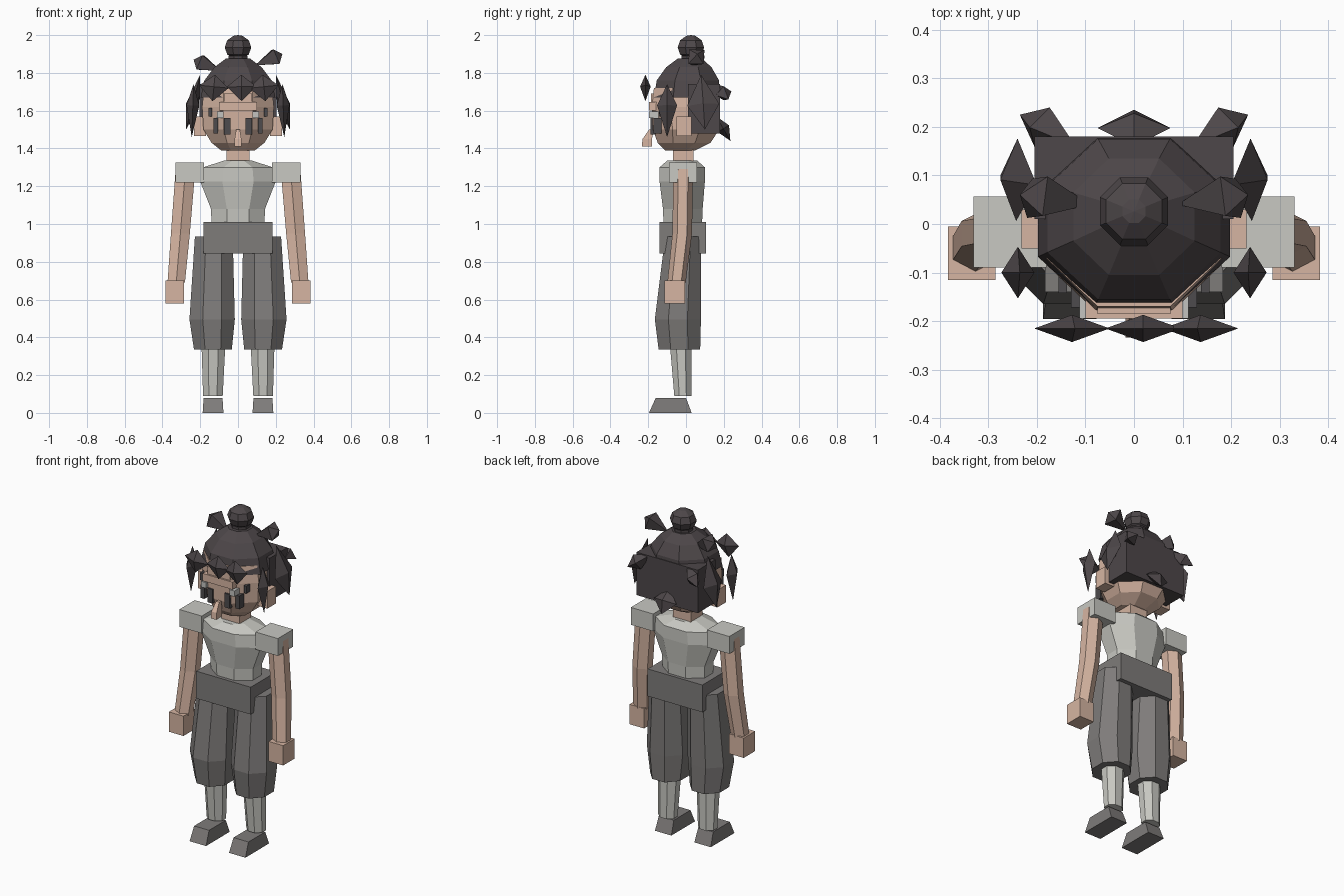
import bpy, math
from mathutils import Vector

cube = bpy.data.objects.get("Cube")
if cube:
    bpy.data.objects.remove(cube, do_unlink=True)


def material(name, r, g, b):
    m = bpy.data.materials.new(name)
    m.use_nodes = True
    m.diffuse_color = (r, g, b, 1)
    node = next(n for n in m.node_tree.nodes if n.type == 'BSDF_PRINCIPLED')
    node.inputs["Base Color"].default_value = (r, g, b, 1)
    node.inputs["Roughness"].default_value = 0.9
    return m


skin = material("skin", .67, .46, .36)
hair = material("dark hair", .075, .063, .067)
cloth = material("pale cloth", .58, .58, .54)
pants_grey = material("trouser grey", .21, .2, .195)
eye_dark = material("eye dark", .075, .07, .075)
eye_pale = material("eye pale", .55, .55, .53)


def make(name, verts, faces, mat):
    mesh = bpy.data.meshes.new(name)
    mesh.from_pydata(verts, [], faces)
    mesh.materials.append(mat)
    ob = bpy.data.objects.new(name, mesh)
    bpy.context.collection.objects.link(ob)
    return ob


def loft(name, rings, mat, n=8):
    """Stack of flat-sided rings; each ring is (z, cx, cy, half_x, half_y)."""
    verts, faces = [], []
    grow = 1 / math.cos(math.pi / n)
    for z, cx, cy, hx, hy in rings:
        for k in range(n):
            a = (k + .5) * math.tau / n
            verts.append((cx + hx * grow * math.cos(a), cy + hy * grow * math.sin(a), z))
    for i in range(len(rings) - 1):
        for k in range(n):
            j = (k + 1) % n
            faces.append((i * n + k, i * n + j, (i + 1) * n + j, (i + 1) * n + k))
    faces.append(tuple(reversed(range(n))))
    faces.append(tuple(range(len(verts) - n, len(verts))))
    return make(name, verts, faces, mat)


def box(name, x, y, z, mat):
    cx, cy = sum(x) / 2, sum(y) / 2
    hx, hy = abs(x[1] - x[0]) / 2, (y[1] - y[0]) / 2
    return loft(name, [(h, cx, cy, hx, hy) for h in z], mat, 4)


def shard(name, a, b, side, half_side, half_depth, waist=.4):
    """Pointed hair tuft: a stretched octahedron running from a to b."""
    a, b = Vector(a), Vector(b)
    axis = (b - a).normalized()
    depth = axis.cross(Vector(side)).normalized()
    u = depth.cross(axis) * half_side
    v = depth * half_depth
    m = a.lerp(b, waist)
    verts = [a, b, m + u, m + v, m - u, m - v]
    faces = []
    for k in range(4):
        p, q = 2 + k, 2 + (k + 1) % 4
        faces += [(0, q, p), (1, p, q)]
    return make(name, verts, faces, hair)


# Head, neck and face
loft("head", [(1.39, 0, -.03, .09, .08), (1.43, 0, -.01, .14, .14), (1.5, 0, 0, .183, .175),
              (1.62, 0, 0, .19, .18), (1.72, 0, 0, .18, .17)], skin)
box("neck", (-.06, .06), (-.07, .04), (1.3, 1.43), skin)
box("brow_ridge", (-.1, .1), (-.195, -.15), (1.6, 1.645), skin)
box("forehead_ridge", (-.075, .075), (-.185, -.15), (1.645, 1.69), skin)
loft("nose", [(1.41, 0, -.207, .018, .027), (1.45, 0, -.205, .018, .025),
              (1.5, 0, -.183, .01, .012)], skin, 4)

# Hair cap, back block and top knot
loft("hair_cap", [(1.67, 0, .005, .198, .175), (1.76, 0, .01, .178, .165),
                  (1.83, 0, .015, .125, .12), (1.875, 0, .02, .065, .065)], hair)
box("hair_back", (-.205, .205), (.01, .18), (1.48, 1.74), hair)
loft("bun_tie", [(1.86, 0, .026, .05, .05), (1.89, 0, .026, .05, .05)], hair)
R = .07
loft("bun", [(1.935 + .065 * math.sin(t), 0, .026, R * math.cos(t), R * math.cos(t))
             for t in (math.radians(d) for d in (-70, -35, 0, 35, 70, 89))], hair)

# Fringe and back centre tuft
for name, x in (("right", -.135), ("middle", .02), ("left", .145)):
    shard("fringe_" + name, (x * .9, -.215, 1.79), (x, -.215, 1.65), (1, 0, 0), .078, .028, .45)
shard("back_tuft_low", (0, .16, 1.57), (0, .235, 1.44), (1, 0, 0), .075, .035, .5)

for side, s in (("left", 1), ("right", -1)):
    def name(part):
        return side + "_" + part

    def mx(a, b):
        return (s * a, s * b)

    # Side tufts of hair
    shard(name("front_lock"), (s * .235, -.1, 1.74), (s * .245, -.1, 1.46), (0, 1, 0), .053, .034)
    shard(name("side_wing"), (s * .2, .08, 1.79), (s * .275, .1, 1.5), (0, 1, 0), .085, .035, .55)
    shard(name("back_tuft"), (s * .12, .16, 1.74), (s * .235, .225, 1.66), (0, 1, 0), .045, .045, .6)
    top = 1.88 if s > 0 else 1.85
    shard(name("top_tuft"), (s * .09, .04, top - .04), (s * .235, .06, top + .02),
          (0, 1, 1), .06, .055, .75)

    # Ears and eyes
    box(name("ear"), mx(.17, .232), (-.05, .03), (1.465, 1.57), skin)
    box(name("inner_eye_bar"), mx(.04, .075), (-.187, -.15), (1.475, 1.56), eye_dark)
    box(name("outer_eye_bar"), mx(.105, .13), (-.172, -.13), (1.48, 1.56), eye_dark)
    box(name("eye_light"), mx(.078, .112), (-.195, -.14), (1.56, 1.595), eye_pale)
    box(name("temple_mark"), mx(.138, .155), (-.142, -.1), (1.57, 1.615), eye_dark)

    # Sleeve, arm and hand
    box(name("sleeve"), mx(.18, .33), (-.09, .057), (1.22, 1.325), cloth)
    loft(name("arm"), [(.69, s * .327, -.05, .046, .042), (.95, s * .305, -.02, .05, .045),
                       (1.29, s * .278, -.015, .052, .045)], skin, 6)
    box(name("hand"), mx(.285, .383), (-.115, -.005), (.58, .7), skin)

    # Trouser leg, shin and shoe
    loft(name("trouser_leg"), [(.335, s * .133, -.035, .1, .11), (.495, s * .137, -.043, .12, .122),
                               (.935, s * .128, -.015, .1, .095)], pants_grey)
    loft(name("shin"), [(.09, s * .133, -.017, .052, .045), (.36, s * .13, -.028, .063, .057)], cloth)
    loft(name("shoe"), [(0, s * .132, -.083, .055, .113), (.08, s * .132, -.08, .05, .08)],
         pants_grey, 4)

# Torso and waistband
loft("shirt", [(1.0, 0, -.017, .14, .102), (1.08, 0, -.017, .143, .105),
               (1.225, 0, -.02, .2, .12), (1.3, 0, -.02, .185, .12),
               (1.335, 0, -.02, .075, .08)], cloth)
box("waistband", (-.183, .183), (-.14, .105), (.845, 1.01), pants_grey)
